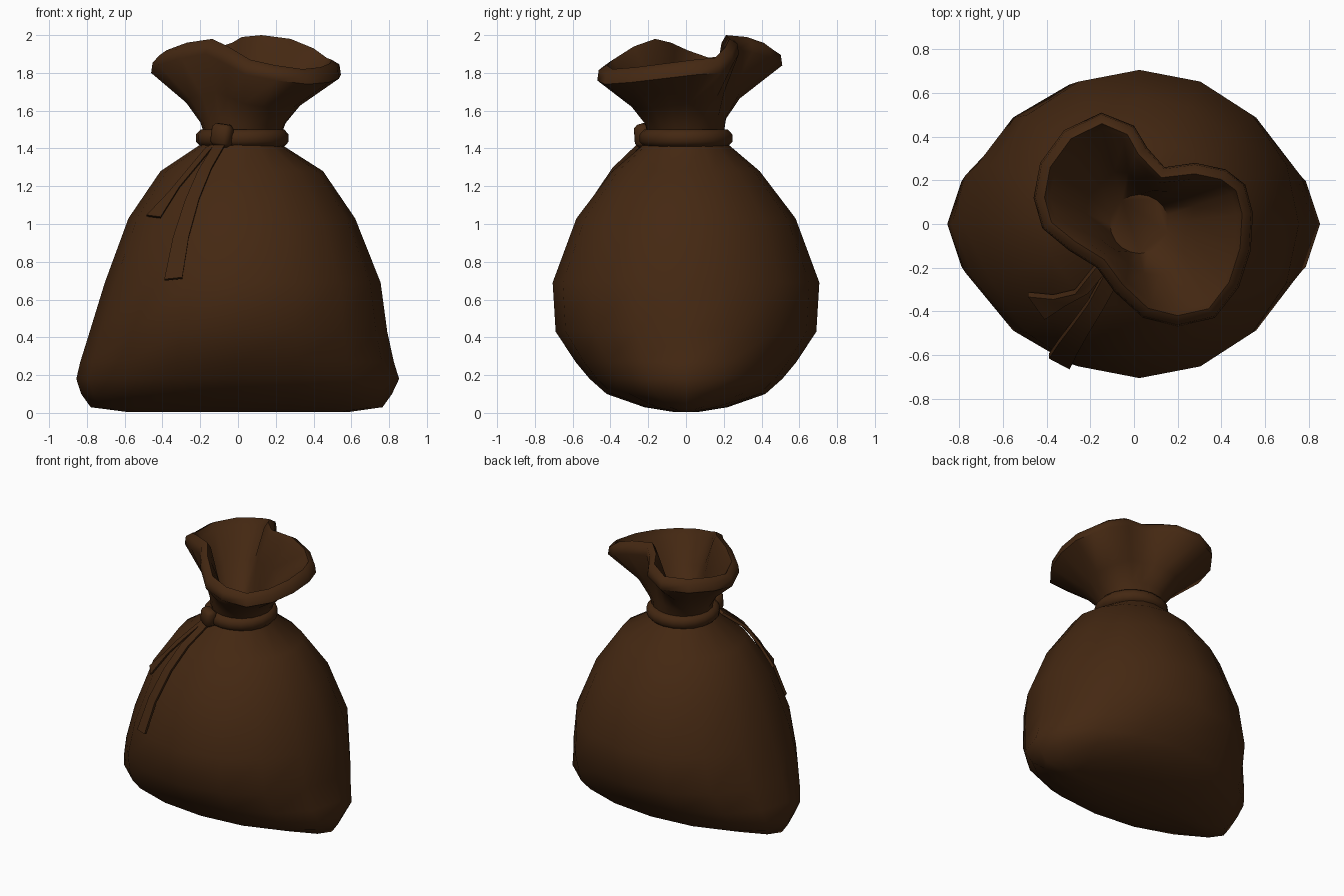
import bpy, bmesh, math
from mathutils import Vector

if "Cube" in bpy.data.objects:
    bpy.data.objects.remove(bpy.data.objects["Cube"])

mat = bpy.data.materials.new("dark brown cloth")
mat.diffuse_color = (0.058, 0.021, 0.006, 1)
mat.use_nodes = True
mat.node_tree.nodes["Principled BSDF"].inputs["Base Color"].default_value = mat.diffuse_color


def finish(name, bm, angle=50):
    bmesh.ops.recalc_face_normals(bm, faces=bm.faces)
    me = bpy.data.meshes.new(name)
    bm.to_mesh(me)
    bm.free()
    me.materials.append(mat)
    ob = bpy.data.objects.new(name, me)
    bpy.context.collection.objects.link(ob)
    bpy.ops.object.select_all(action='DESELECT')
    ob.select_set(True)
    bpy.context.view_layer.objects.active = ob
    bpy.ops.object.shade_smooth_by_angle(angle=math.radians(angle))
    return ob


def loft(name, rings, closed=False, angle=50):
    """Skin a list of point rings; cap the ends or close into a loop."""
    bm = bmesh.new()
    vs = [[bm.verts.new(p) for p in r] for r in rings]
    n = len(vs[0])
    pairs = list(zip(vs, vs[1:])) + ([(vs[-1], vs[0])] if closed else [])
    for a, b in pairs:
        for i in range(n):
            j = (i + 1) % n
            bm.faces.new((a[i], a[j], b[j], b[i]))
    if not closed:
        bm.faces.new(vs[0])
        bm.faces.new(vs[-1])
    return finish(name, bm, angle)


def ellipse(z, x0, x1, b, n=16):
    c, a = (x0 + x1) / 2, (x1 - x0) / 2
    return [Vector((c + a * math.cos(t), b * math.sin(t), z))
            for t in (2 * math.pi * i / n for i in range(n))]


# sack body: z, x min, x max, half depth (pinched into a ridge at the bottom)
BODY = [(0.004, -.58, .58, .06), (.03, -.78, .765, .22), (.10, -.83, .815, .42),
        (.18, -.856, .853, .51), (.27, -.835, .825, .585), (.43, -.785, .79, .69),
        (.69, -.705, .755, .706), (1.03, -.58, .62, .58), (1.28, -.41, .45, .39),
        (1.42, -.2, .23, .225), (1.47, -.17, .22, .19)]
loft("sack_body", [ellipse(*r) for r in BODY], angle=70)

# open mouth: outline of the rim seen from above, with its height
RIM = [(.545, .05, 1.79), (.51, .18, 1.80), (.42, .25, 1.85), (.28, .28, 1.90),
       (.14, .26, 1.92), (.06, .35, 1.91), (0, .45, 1.88), (-.15, .51, 1.84),
       (-.32, .43, 1.83), (-.43, .28, 1.82), (-.46, .12, 1.80), (-.42, -.02, 1.84),
       (-.30, -.12, 1.88), (-.17, -.2, 1.90), (-.09, -.31, 1.86), (.04, -.43, 1.79),
       (.2, -.47, 1.76), (.37, -.43, 1.74), (.48, -.29, 1.75), (.535, -.12, 1.77)]
rim = [Vector(p) for p in RIM]
N = len(rim)


def inset(d, dz):
    out = []
    for i, p in enumerate(rim):
        t = rim[(i + 1) % N] - rim[i - 1]
        nrm = Vector((-t.y, t.x, 0)).normalized()
        out.append(p + nrm * d + Vector((0, 0, dz)))
    return out


def blend(a, b, f, fz):
    return [Vector((p.x + (q.x - p.x) * f, p.y + (q.y - p.y) * f,
                    p.z + (q.z - p.z) * fz)) for p, q in zip(a, b)]


neck = ellipse(1.45, -.17, .22, .195, N)
neck_in = ellipse(1.50, -.11, .16, .135, N)
lip = inset(.075, .04)
loft("sack_mouth", [neck, blend(neck, rim, .1, .25), blend(neck, rim, .36, .55),
                    rim, inset(.008, .055), inset(.05, .08), lip,
                    blend(neck_in, lip, .4, .55), neck_in], angle=60)

# cord around the neck
cord = []
for i in range(20):
    t = 2 * math.pi * i / 20
    ring = []
    for k in range(8):
        s = 2 * math.pi * (k + .5) / 8
        r = .203 + .046 * math.cos(s)
        ring.append(Vector((.023 + r * math.cos(t), r * math.sin(t),
                            1.455 + .05 * math.sin(s))))
    cord.append(ring)
loft("neck_cord", cord, closed=True)

# knot on the front left of the cord
bm = bmesh.new()
bmesh.ops.create_cube(bm, size=1)
bmesh.ops.scale(bm, vec=(.11, .08, .12), verts=bm.verts)
bmesh.ops.bevel(bm, geom=bm.edges[:], offset=.02, segments=1, affect='EDGES')
knot = finish("cord_knot", bm)
knot.location = (-.085, -.222, 1.47)
knot.rotation_euler = (0, math.radians(8), math.radians(-27))


def sack_front(x, z):
    """y of the front of the sack at x, z"""
    for lo, hi in zip(BODY, BODY[1:]):
        if lo[0] <= z <= hi[0]:
            f = (z - lo[0]) / (hi[0] - lo[0])
            _, x0, x1, b = [p + (q - p) * f for p, q in zip(lo, hi)]
            u = (x - (x0 + x1) / 2) / ((x1 - x0) / 2)
            return -b * math.sqrt(max(0, 1 - u * u))
    return -.22


# hanging cord ends: left x, left z, right x, right z down the strip
def strip(name, rows, lift):
    rings = []
    for x0, z0, x1, z1 in rows:
        a = Vector((x0, sack_front(x0, z0) - lift, z0))
        b = Vector((x1, sack_front(x1, z1) - lift, z1))
        th = Vector((0, -.022, .008))
        rings.append([a, b, b + th, a + th])
    loft(name, rings, angle=30)


strip("long_cord_end", [(-.13, 1.41, -.06, 1.43), (-.21, 1.28, -.14, 1.29),
                        (-.28, 1.12, -.205, 1.13), (-.345, .92, -.26, .93),
                        (-.39, .70, -.295, .71)], .018)
strip("short_cord_end", [(-.17, 1.40, -.12, 1.42), (-.27, 1.28, -.21, 1.31),
                         (-.37, 1.16, -.31, 1.19), (-.485, 1.04, -.41, 1.03)], .012)
